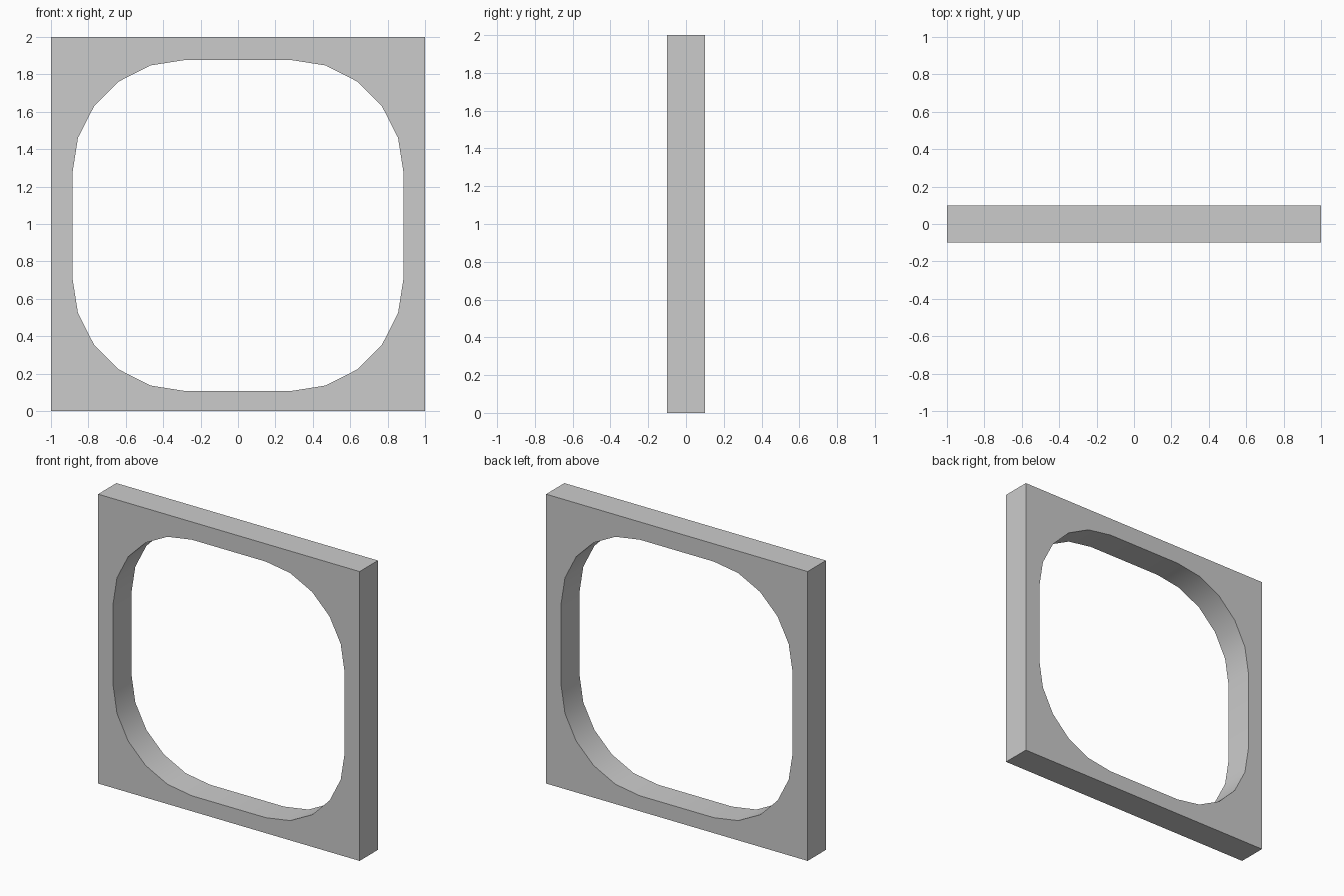
import bpy, bmesh, math

if "Cube" in bpy.data.objects:
    bpy.data.objects.remove(bpy.data.objects["Cube"])

HALF, DEPTH = 1.0, 0.1            # outer half size, half thickness
FLAT, RADIUS, STEPS = 0.283, 0.602, 5   # opening: half straight run, corner radius
HOLE_Z = 0.992                    # height of the opening's centre

bm = bmesh.new()
corners, arcs = [], []
# Outer corners and rounded opening corners, counter-clockwise
for i, (sx, sz) in enumerate([(1, 1), (-1, 1), (-1, -1), (1, -1)]):
    corners.append(bm.verts.new((sx * HALF, -DEPTH, 1 + sz * HALF)))
    arc = []
    for k in range(STEPS + 1):
        a = math.pi / 2 * (i + k / STEPS)
        arc.append(bm.verts.new((sx * FLAT + RADIUS * math.cos(a), -DEPTH,
                                 HOLE_Z + sz * FLAT + RADIUS * math.sin(a))))
    arcs.append(arc)

# Front face: a fan at each corner and a strip along each side
for i in range(4):
    j = (i + 1) % 4
    for p, q in zip(arcs[i], arcs[i][1:]):
        bm.faces.new((corners[i], q, p))
    bm.faces.new((corners[i], corners[j], arcs[j][0], arcs[i][-1]))

# Give the frame its thickness
ext = bmesh.ops.extrude_face_region(bm, geom=bm.faces[:], use_keep_orig=True)
for v in ext["geom"]:
    if isinstance(v, bmesh.types.BMVert):
        v.co.y = DEPTH
bmesh.ops.recalc_face_normals(bm, faces=bm.faces[:])

mesh = bpy.data.meshes.new("window_frame")
bm.to_mesh(mesh)
bm.free()
frame = bpy.data.objects.new("window_frame", mesh)
bpy.context.collection.objects.link(frame)

# Smooth the rounded opening, keep the outer edges sharp
bpy.context.view_layer.objects.active = frame
frame.select_set(True)
bpy.ops.object.shade_smooth_by_angle(angle=math.radians(30))
